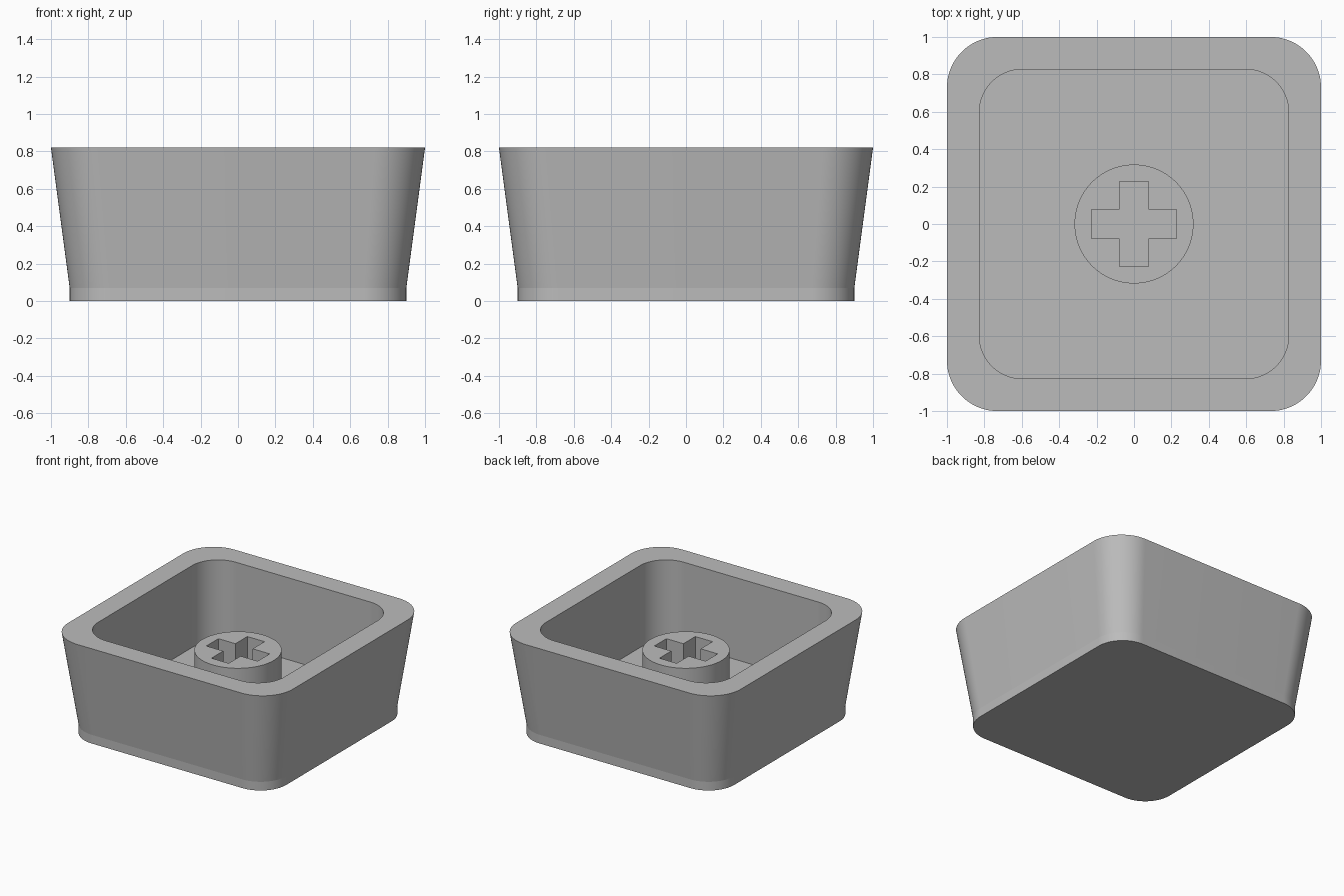
import bpy, bmesh, math

if "Cube" in bpy.data.objects:
    bpy.data.objects.remove(bpy.data.objects["Cube"])

FLOOR, STEM_TOP, RIM = 0.16, 0.59, 0.82

gray = bpy.data.materials.new("plain gray")
gray.diffuse_color = (0.50, 0.50, 0.50, 1)
gray.use_nodes = True
gray.node_tree.nodes["Principled BSDF"].inputs["Base Color"].default_value = gray.diffuse_color


def rounded_square(half, radius, z, steps=20):
    """Counter-clockwise outline with rounded corners."""
    c = half - radius
    points = []
    for q, (sx, sy) in enumerate([(1, 1), (-1, 1), (-1, -1), (1, -1)]):
        for i in range(steps + 1):
            a = math.pi / 2 * (q + i / steps)
            points.append((sx * c + radius * math.cos(a),
                           sy * c + radius * math.sin(a), z))
    return points


def add_ring(bm, points):
    return [bm.verts.new(p) for p in points]


def bridge(bm, low, high):
    n = len(low)
    for i in range(n):
        j = (i + 1) % n
        bm.faces.new((low[i], low[j], high[j], high[i]))


def finish(bm, name):
    mesh = bpy.data.meshes.new(name)
    bm.to_mesh(mesh)
    bm.free()
    obj = bpy.data.objects.new(name, mesh)
    mesh.materials.append(gray)
    bpy.context.collection.objects.link(obj)
    bpy.ops.object.select_all(action='DESELECT')
    obj.select_set(True)
    bpy.context.view_layer.objects.active = obj
    bpy.ops.object.shade_smooth_by_angle(angle=math.radians(6))
    return obj


# Shell: straight base band, flared outer wall, rim, straight cavity and floor
bm = bmesh.new()
rings = [add_ring(bm, rounded_square(*r)) for r in (
    (0.90, 0.23, 0.0),
    (0.90, 0.23, 0.07),
    (1.00, 0.27, RIM),
    (0.827, 0.23, RIM),
    (0.827, 0.23, FLOOR))]
for low, high in zip(rings, rings[1:]):
    bridge(bm, low, high)
bm.faces.new(rings[0][::-1])
bm.faces.new(rings[-1])
finish(bm, "cap_shell")

# Stem: round post with a cross-shaped socket down to the floor
R, L, W = 0.318, 0.228, 0.077
circle = [(R * math.cos(2 * math.pi * i / 96), R * math.sin(2 * math.pi * i / 96))
          for i in range(96)]
cross = []
for q in range(4):
    c, s = round(math.cos(q * math.pi / 2)), round(math.sin(q * math.pi / 2))
    cross += [(x * c - y * s, x * s + y * c) for x, y in ((L, -W), (L, W), (W, W))]

bm = bmesh.new()
tops = []
for outline, inward in ((circle, False), (cross, True)):
    low = add_ring(bm, [(x, y, FLOOR) for x, y in outline])
    high = add_ring(bm, [(x, y, STEM_TOP) for x, y in outline])
    if inward:
        bridge(bm, high, low)
    else:
        bridge(bm, low, high)
    tops += [bm.edges.get((high[i], high[i - 1])) for i in range(len(high))]
fill = bmesh.ops.triangle_fill(bm, edges=tops, use_beauty=True, normal=(0, 0, 1))
for f in fill["geom"]:
    if isinstance(f, bmesh.types.BMFace):
        f.normal_update()
        if f.normal.z < 0:
            f.normal_flip()
finish(bm, "stem")
